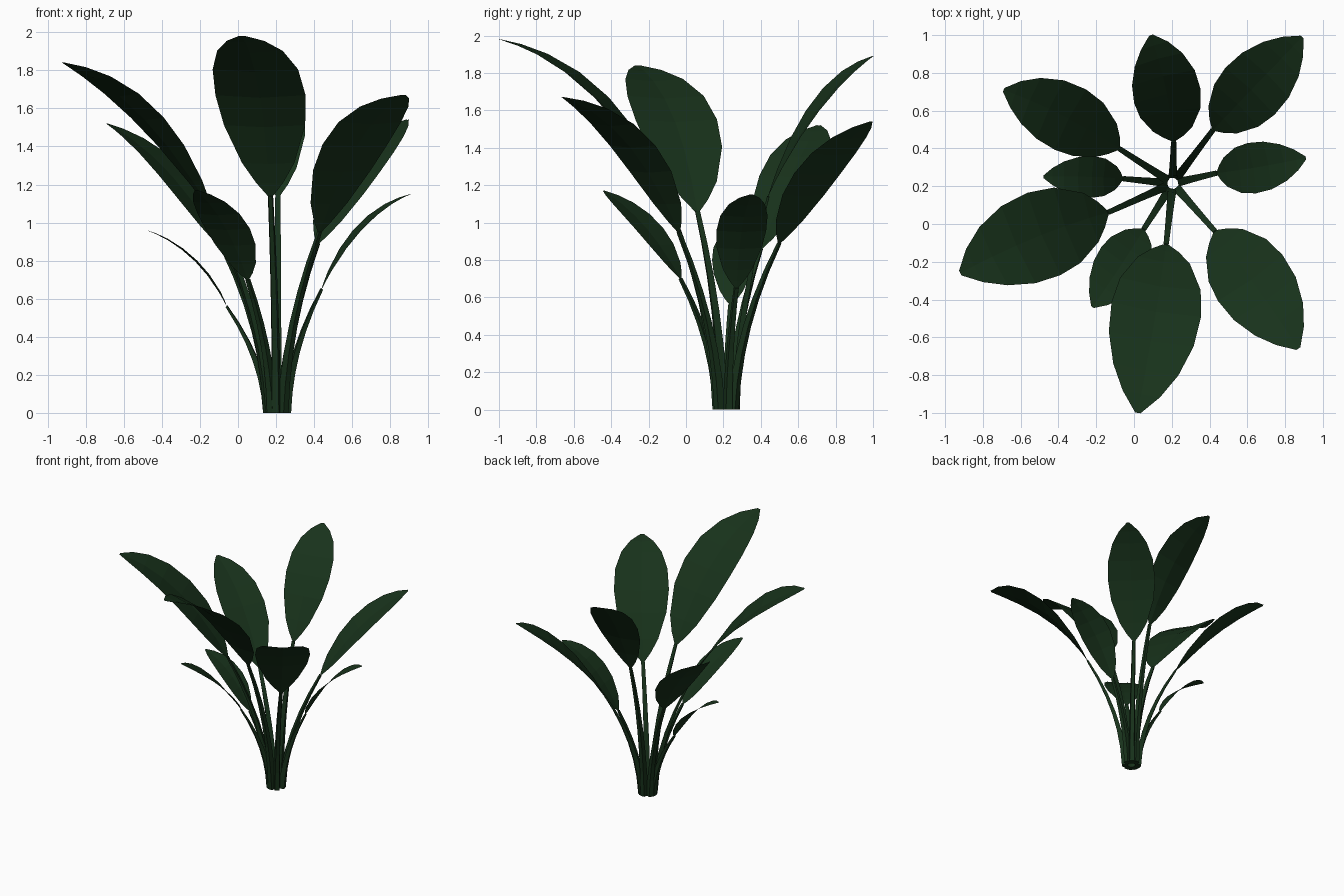
import bpy, math
from mathutils import Vector as V

if "Cube" in bpy.data.objects:
    bpy.data.objects.remove(bpy.data.objects["Cube"])

green = bpy.data.materials.new("leaf_green")
green.diffuse_color = (0.009, 0.032, 0.011, 1)
green.use_nodes = True
green.node_tree.nodes["Principled BSDF"].inputs["Base Color"].default_value = green.diffuse_color

CENTRE = V((0.205, 0.215, 0))
# blade outline: (position along the blade, share of half width)
OUTLINE = [(0, .06), (.05, .3), (.13, .58), (.3, .9), (.46, 1), (.63, .95),
           (.79, .73), (.91, .42), (1, .06)]

# name, blade base, blade middle, tip, blade width
LEAVES = [
    ("front", (.17, -.11, 1.14), (.11, -.5, 1.69), (.02, -1.0, 1.98), .48),
    ("left", (-.14, .06, 1.06), (-.52, -.07, 1.57), (-.92, -.26, 1.84), .47),
    ("front_right", (.43, -.04, .95), (.64, -.32, 1.43), (.87, -.66, 1.67), .42),
    ("back_right", (.42, .5, .89), (.64, .73, 1.28), (.89, .99, 1.54), .36),
    ("back", (.21, .44, 1.14), (.17, .71, 1.62), (.09, 1.0, 1.89), .36),
    ("back_left", (-.08, .4, .86), (-.37, .57, 1.27), (-.69, .71, 1.52), .36),
    ("small_left", (-.06, .24, .56), (-.24, .25, .81), (-.48, .25, .96), .22),
    ("small_right", (.44, .27, .65), (.65, .3, .97), (.91, .35, 1.15), .27),
    ("small_front", (.05, -.03, .7), (-.07, -.22, .98), (-.22, -.44, 1.17), .28),
]


def curve(a, m, b, t):
    """Point and direction on a parabola passing a, m, b."""
    c = 2 * m - (a + b) / 2
    p = a * (1 - t) ** 2 + c * 2 * t * (1 - t) + b * t * t
    return p, ((c - a) * (1 - t) + (b - c) * t).normalized()


def add(name, verts, faces):
    me = bpy.data.meshes.new(name)
    me.from_pydata(verts, [], faces)
    me.materials.append(green)
    bpy.context.collection.objects.link(bpy.data.objects.new(name, me))


def frame(d):
    side = d.cross(V((0, 0, 1))).normalized()
    return side, side.cross(d)


for name, base, mid, tip, width in LEAVES:
    base, mid, tip = V(base), V(mid), V(tip)

    # blade: shallow V section following the arching midrib
    verts, faces = [], []
    for t, w in OUTLINE:
        p, d = curve(base, mid, tip, t)
        side, up = frame(d)
        h = w * width / 2
        verts += [p - side * h + up * h * .08, p, p + side * h + up * h * .08]
    for i in range(len(OUTLINE) - 1):
        for k in (0, 1):
            a = i * 3 + k
            faces.append((a, a + 1, a + 4, a + 3))
    add(name + "_blade", verts, faces)

    # stalk: four-sided, flattening towards the blade
    out = V((base.x, base.y, 0)) - CENTRE
    out.z = 0
    root = CENTRE + out.normalized() * .05
    half = root.lerp(base, .3)
    half.z = base.z * .5
    verts, faces, n = [], [], 6
    for i in range(n + 1):
        t = i / n
        p, d = curve(root, half, base, t)
        side, up = frame(d)
        if i == 0:
            up.z = side.z = 0
        w, h = .025 - .011 * t, .022 - .016 * t
        verts += [p - side * w + up * h, p + side * w + up * h,
                  p + side * w * .7 - up * h, p - side * w * .7 - up * h]
    for i in range(n):
        for k in range(4):
            a, b = i * 4 + k, i * 4 + (k + 1) % 4
            faces.append((a, b, b + 4, a + 4))
    faces += [(3, 2, 1, 0), tuple(range(n * 4, n * 4 + 4))]
    add(name + "_stalk", verts, faces)
